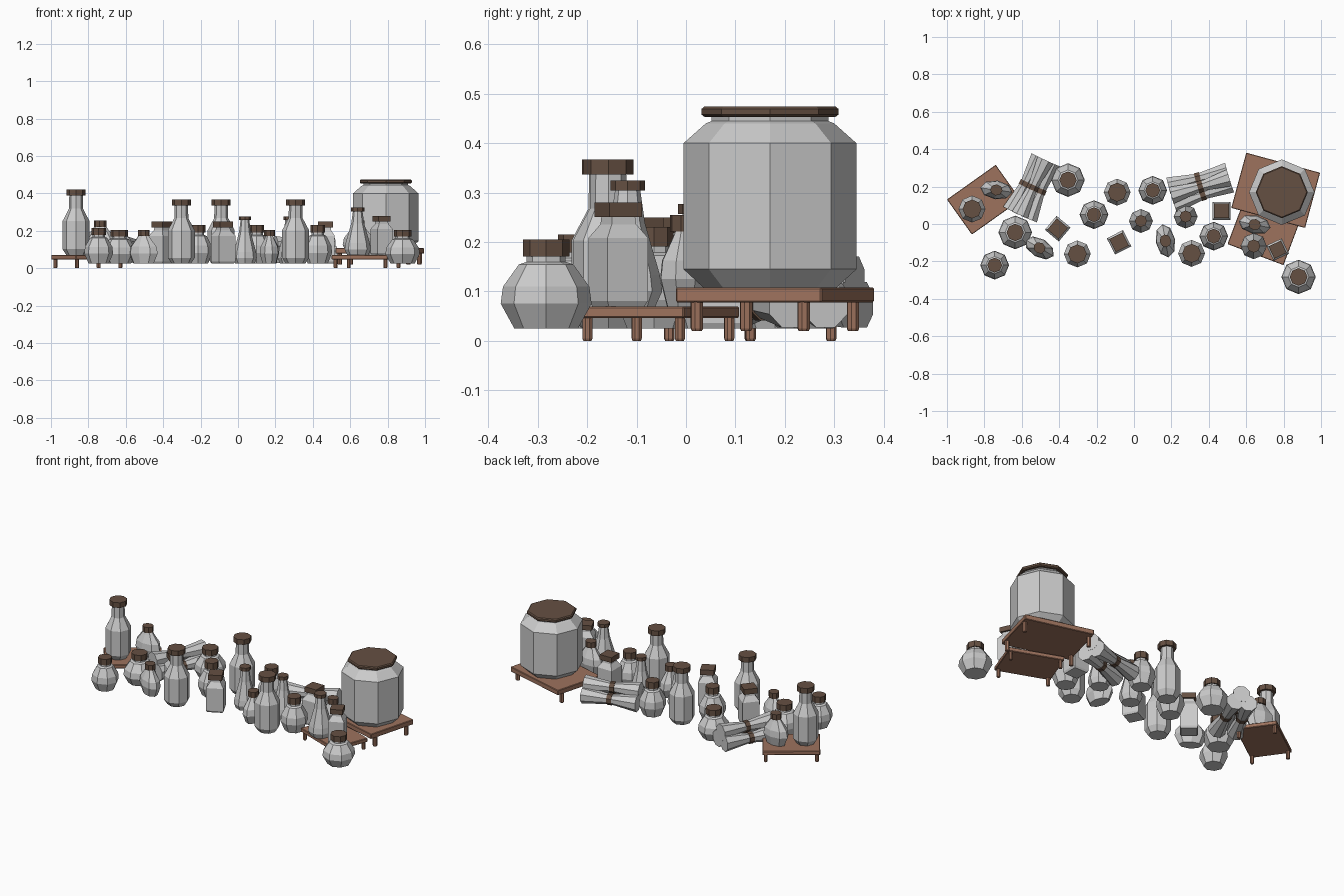
import bpy, bmesh
from math import sin, cos, pi, radians
from mathutils import Matrix

if "Cube" in bpy.data.objects:
    bpy.data.objects.remove(bpy.data.objects["Cube"])


def material(name, rgb):
    m = bpy.data.materials.new(name)
    m.diffuse_color = (*rgb, 1)
    m.use_nodes = True
    m.node_tree.nodes["Principled BSDF"].inputs["Base Color"].default_value = m.diffuse_color
    return m


DARK = material("dark_wood", (0.13, 0.08, 0.055))
WOOD = material("tray_wood", (0.34, 0.17, 0.11))


def finish(name, bm, matrix, mat=None):
    bmesh.ops.recalc_face_normals(bm, faces=bm.faces)
    me = bpy.data.meshes.new(name)
    bm.to_mesh(me)
    bm.free()
    ob = bpy.data.objects.new(name, me)
    ob.matrix_world = matrix
    if mat:
        me.materials.append(mat)
    bpy.context.collection.objects.link(ob)
    return ob


def lathe(name, profile, matrix, sides=8, squash=1.0, mat=None):
    """Flat-sided turned solid from (radius, height) points."""
    bm = bmesh.new()
    rings = [[bm.verts.new((r * cos(2 * pi * i / sides), squash * r * sin(2 * pi * i / sides), z))
              for i in range(sides)] for r, z in profile]
    for a, b in zip(rings, rings[1:]):
        for i in range(sides):
            j = (i + 1) % sides
            bm.faces.new((a[i], a[j], b[j], b[i]))
    bm.faces.new(rings[0][::-1])
    bm.faces.new(rings[-1])
    return finish(name, bm, matrix, mat)


def place(x, y, z, angle=0):
    return Matrix.Translation((x, y, z)) @ Matrix.Rotation(radians(angle), 4, 'Z')


# Vessel shapes: sides, squash, body profile (fractions of radius, height), cap radius, cap start
SHAPES = {
    "jar": (8, 1, [(.7, 0), (1, .28), (.95, .47), (.6, .72), (.43, .75), (.43, .82)], .51, .81),
    "bottle": (8, 1, [(.72, 0), (1, .09), (1, .52), (.52, .71), (.5, .92)], .7, .91),
    "cone_bottle": (8, 1, [(.8, 0), (1, .12), (.93, .25), (.5, .66), (.36, .93)], .5, .92),
    "square_bottle": (4, 1, [(.88, 0), (1, .05), (1, .66), (.6, .79), (.56, .88)], .8, .86),
    "oval_flask": (8, .58, [(.72, 0), (1, .3), (.92, .5), (.5, .74), (.38, .82)], .38, .82),
}


def vessel(kind, x, y, base, top, r, angle=0):
    sides, squash, prof, cap_r, cap_z = SHAPES[kind]
    h, m = top - base, place(x, y, base, angle)
    lathe(kind, [(a * r, b * h) for a, b in prof], m, sides, squash)
    lathe(kind + "_cap", [(cap_r * r, cap_z * h), (cap_r * r, h)], m, sides,
          1 if squash == 1 else .9, DARK)


G, T = .025, .07    # resting heights: shelf level and tray top
for item in [
    ("jar", -.745, -.22, G, .215, .077), ("jar", -.635, -.045, G, .205, .09),
    ("jar", -.353, .235, G, .205, .09), ("jar", -.214, .05, G, .23, .077),
    ("jar", .10, .18, G, .23, .077), ("jar", .426, -.065, G, .23, .077),
    ("jar", .88, -.283, G, .205, .092),
    ("bottle", -.866, .08, T, .42, .072), ("bottle", -.303, -.16, G, .367, .072),
    ("bottle", -.09, .17, G, .367, .072), ("bottle", .308, -.157, G, .367, .072),
    ("cone_bottle", .037, .016, G, .277, .064), ("cone_bottle", .276, .04, G, .277, .064),
    ("cone_bottle", .64, -.118, T, .325, .07),
    ("square_bottle", -.408, -.025, G, .25, .069, 5), ("square_bottle", -.08, -.098, G, .25, .069, -18),
    ("square_bottle", .468, .07, G, .25, .069, 45), ("square_bottle", .768, -.137, T, .28, .064, -20),
    ("oval_flask", -.736, .182, T, .255, .087, -8), ("oval_flask", -.505, -.128, G, .205, .087, -30),
    ("oval_flask", .168, -.09, G, .205, .09, 100), ("oval_flask", .645, -.003, T, .255, .087, -12),
]:
    vessel(*item)

# Large storage jar with its lid
m = place(.79, .17, 0)
lathe("large_jar", [(.135, .108), (.175, .145), (.175, .4), (.13, .44), (.118, .445), (.118, .458)], m)
lathe("large_jar_lid", [(.132, .453), (.139, .458), (.139, .469), (.133, .474)], m, mat=DARK)


# Trays on four short legs
def tray(name, x, y, angle, sx, sy, z0, z1, lx, ly, foot, leg_r):
    m = place(x, y, 0, angle)
    bm = bmesh.new()
    bmesh.ops.create_cube(bm, size=1, matrix=Matrix.Translation((0, 0, (z0 + z1) / 2))
                          @ Matrix.Diagonal((sx, sy, z1 - z0, 1)))
    bmesh.ops.bevel(bm, geom=bm.edges[:], offset=.003, segments=1, affect='EDGES')
    finish(name, bm, m, WOOD)
    for i in (-1, 1):
        for j in (-1, 1):
            lathe(name + "_leg", [(leg_r * .8, foot), (leg_r, foot + .005), (leg_r, z0 + .004)],
                  m @ Matrix.Translation((i * lx, j * ly, 0)), mat=WOOD)


tray("left_tray", -.803, .13, 35.4, .32, .23, .046, .07, .142, .1, 0, .011)
tray("front_tray", .69, -.056, -20.6, .32, .23, .046, .07, .142, .1, 0, .011)
tray("large_tray", .7575, .18, -15.2, .409, .306, .078, .108, .19, .112, .02, .013)


# Bundles of three waisted rolls, each tied in the middle
def bundle(x, y, angle):
    lie = Matrix.Rotation(pi / 2, 4, 'Y') @ Matrix.Rotation(pi / 8, 4, 'Z')
    for dy, z, yaw in ((-.045, .073, 3), (.045, .073, -3), (0, .125, 0)):
        m = place(x, y, 0, angle) @ place(0, dy, z, yaw) @ lie
        lathe("bundle_roll", [(.05, -.162), (.03, -.015), (.03, .015), (.05, .162)], m)
        lathe("bundle_tie", [(.034, -.014), (.034, .014)], m, mat=DARK)


bundle(-.542, .195, 65)
bundle(.354, .2, 17)
